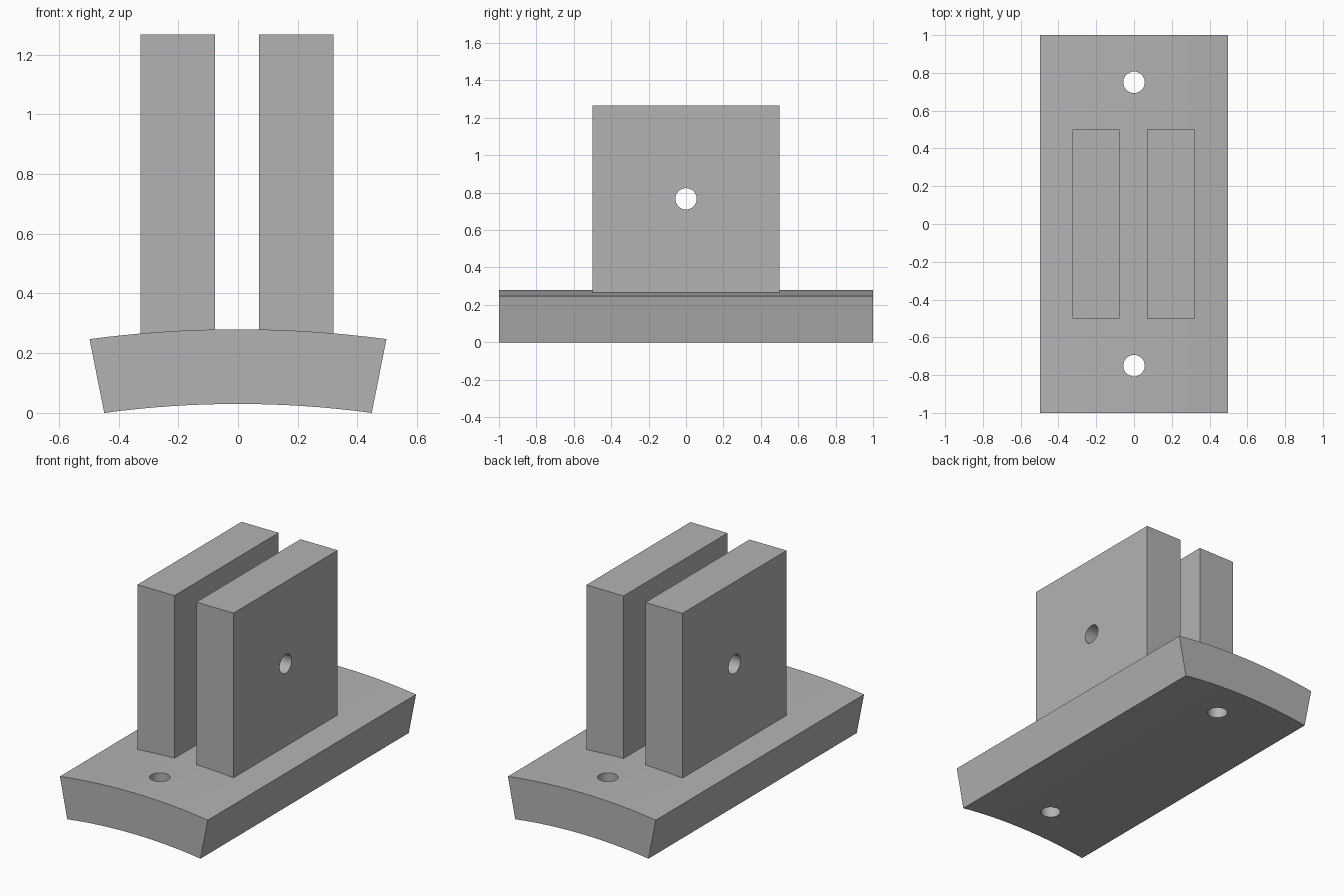
import bpy
import bmesh
import math

if "Cube" in bpy.data.objects:
    bpy.data.objects.remove(bpy.data.objects["Cube"], do_unlink=True)

# One plain grey for the whole bracket
grey = bpy.data.materials.new("plain grey")
grey.use_nodes = True
colour = (0.45, 0.45, 0.45, 1)
grey.diffuse_color = colour
grey.node_tree.nodes["Principled BSDF"].inputs["Base Color"].default_value = colour


def extruded(name, profile, y_half):
    """Extrude an x-z outline symmetrically along y."""
    bm = bmesh.new()
    face = bm.faces.new([bm.verts.new((x, -y_half, z)) for x, z in profile])
    result = bmesh.ops.extrude_face_region(bm, geom=[face])
    moved = [v for v in result["geom"] if isinstance(v, bmesh.types.BMVert)]
    bmesh.ops.translate(bm, vec=(0, 2 * y_half, 0), verts=moved)
    bmesh.ops.recalc_face_normals(bm, faces=bm.faces)
    mesh = bpy.data.meshes.new(name)
    bm.to_mesh(mesh)
    bm.free()
    mesh.materials.append(grey)
    obj = bpy.data.objects.new(name, mesh)
    bpy.context.collection.objects.link(obj)
    return obj


def arc(half_width, crown, drop, steps=16):
    """Shallow arch from left to right."""
    radius = (half_width ** 2 + drop ** 2) / (2 * drop)
    sweep = math.asin(half_width / radius)
    angles = [sweep * (2 * i / steps - 1) for i in range(steps + 1)]
    return [(radius * math.sin(a), crown - radius * (1 - math.cos(a))) for a in angles]


def drill(obj, location, rotation=(0, 0, 0)):
    """Cut a round bolt hole through a part."""
    bpy.ops.mesh.primitive_cylinder_add(vertices=48, radius=0.057, depth=1,
                                        location=location, rotation=rotation)
    cutter = bpy.context.object
    cutter.hide_render = True
    cutter.data.materials.append(grey)
    mod = obj.modifiers.new("bolt hole", "BOOLEAN")
    mod.operation = "DIFFERENCE"
    mod.solver = "EXACT"
    mod.object = cutter
    bpy.context.view_layer.objects.active = obj
    bpy.ops.object.modifier_apply(modifier=mod.name)
    bpy.data.objects.remove(cutter, do_unlink=True)


def smooth(obj):
    bpy.ops.object.select_all(action="DESELECT")
    obj.select_set(True)
    bpy.context.view_layer.objects.active = obj
    bpy.ops.object.shade_smooth_by_angle(angle=math.radians(30))


# Curved base with a bolt hole near each end
base = extruded("curved_base", arc(0.448, 0.03, 0.03) + arc(0.497, 0.28, 0.033)[::-1], 1)
for y in (-0.75, 0.75):
    drill(base, (0, y, 0.15))
smooth(base)

# Two upright lugs sharing a cross bore
for name, x0, x1 in (("right_lug", -0.326, -0.077), ("left_lug", 0.07, 0.32)):
    lug = extruded(name, [(x0, 0.2), (x1, 0.2), (x1, 1.267), (x0, 1.267)], 0.5)
    drill(lug, (0, 0, 0.767), (0, math.pi / 2, 0))
    smooth(lug)
